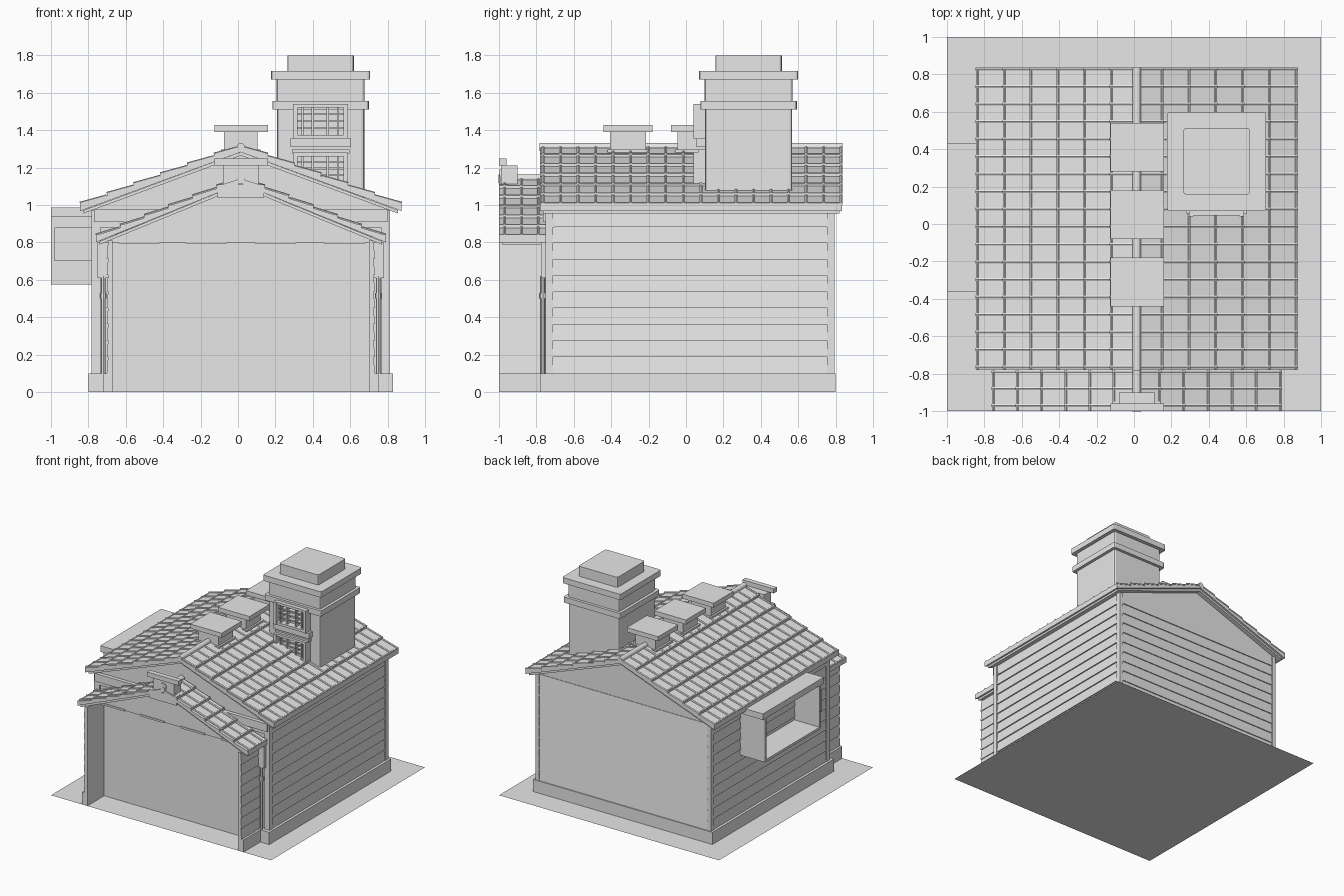
import bpy, bmesh
from mathutils import Vector, Matrix

cube = bpy.data.objects.get("Cube")
if cube:
    bpy.data.objects.remove(cube, do_unlink=True)

grey = bpy.data.materials.new("plain_grey")
grey.use_nodes = True
grey.diffuse_color = (0.8, 0.8, 0.8, 1)
grey.node_tree.nodes["Principled BSDF"].inputs["Base Color"].default_value = (0.8, 0.8, 0.8, 1)

CX = 0.015  # centre line of the building


class Part:
    """Collects solids into one named object."""
    def __init__(self, name):
        self.name, self.bm = name, bmesh.new()

    def prism(self, pts, axis, a, b):
        place = (lambda u, v, t: (u, t, v)) if axis == "y" else (lambda u, v, t: (t, u, v))
        ends = [[self.bm.verts.new(place(u, v, t)) for u, v in pts] for t in (a, b)]
        n = len(pts)
        self.bm.faces.new(ends[0])
        self.bm.faces.new(ends[1][::-1])
        for i in range(n):
            j = (i + 1) % n
            self.bm.faces.new((ends[0][i], ends[1][i], ends[1][j], ends[0][j]))
        return self

    def box(self, x0, x1, y0, y1, z0, z1):
        return self.prism([(x0, z0), (x1, z0), (x1, z1), (x0, z1)], "y", y0, y1)

    def rod(self, p, q, r, sides=8):
        p, q = Vector(p), Vector(q)
        d = q - p
        turn = d.to_track_quat("Z", "Y").to_matrix().to_4x4()
        bmesh.ops.create_cone(self.bm, cap_ends=True, segments=sides, radius1=r, radius2=r,
                              depth=d.length, matrix=Matrix.Translation((p + q) / 2) @ turn)
        return self

    def done(self):
        bmesh.ops.recalc_face_normals(self.bm, faces=self.bm.faces)
        mesh = bpy.data.meshes.new(self.name)
        self.bm.to_mesh(mesh)
        self.bm.free()
        mesh.materials.append(grey)
        obj = bpy.data.objects.new(self.name, mesh)
        bpy.context.collection.objects.link(obj)
        return obj


def boards(name, face, out, axis, a, b, z0, z1, count):
    """Overlapping weatherboards as a sawtooth profile."""
    step = (z1 - z0) / count
    pts = [(face - out * 2, z0)]
    for i in range(count):
        pts += [(face + out, z0 + i * step), (face, z0 + (i + 1) * step)]
    pts.append((face - out * 2, z1))
    Part(name).prism(pts, axis, a, b).done()


def roof(name, half, eave, ridge, y0, y1, rows, first, gap, thick):
    """Gabled roof with stepped tile rows, down-slope rolls and a ridge roll."""
    tiles, rolls = Part(name + "_tiles"), Part(name + "_rolls")
    width, fall, lip = half / rows, (ridge - eave) / rows, 0.013
    for s in (-1, 1):
        pts = [(CX, ridge)]
        for i in range(1, rows + 1):
            x, z = CX + s * i * width, ridge - i * fall
            pts += [(x, z + lip), (x, z)]
        pts[-1] = (CX + s * half, eave - thick)
        tiles.prism(pts + [(CX, ridge - thick)], "y", y0, y1)
        # layered verge strip under the tile ends
        low = [(CX, ridge - thick), (CX + s * (half - 0.02), eave - thick + 0.005),
               (CX + s * (half - 0.02), eave - thick - 0.012), (CX, ridge - thick - 0.018)]
        tiles.prism(low, "y", y0 + 0.015, y1 - 0.015)
        y = first
        while y < y1:
            for i in range(rows):
                top = (CX + s * i * width, y, ridge - i * fall)
                end = (CX + s * (i + 1) * width, y, ridge - (i + 1) * fall + lip)
                rolls.rod(top, end, 0.009, 6)
            y += gap
        # raised lip along every tile row
        for i in range(1, rows + 1):
            x, z = CX + s * (i * width - 0.008), ridge - i * fall + lip
            rolls.rod((x, y0, z), (x, y1, z), 0.007, 6)
    tiles.done()
    rolls.done()
    Part(name + "_ridge").rod((CX, y0 - 0.003, ridge), (CX, y1 + 0.003, ridge), 0.022, 12).done()


# Ground and plinth
ground = Part("ground")
ground.bm.faces.new([ground.bm.verts.new((x, y, 0)) for x, y in ((-1, -1), (1, -1), (1, 1), (-1, 1))])
ground.done()
Part("plinth").box(-0.8, 0.83, -0.78, 0.8, 0, 0.1).done()

# House body with gables
Part("house_body").prism([(-0.765, 0.05), (0.795, 0.05), (0.795, 0.98), (CX, 1.27), (-0.765, 0.98)],
                         "y", -0.735, 0.78).done()
boards("left_siding", 0.799, 0.01, "y", -0.71, 0.78, 0.1, 0.97, 10)
boards("right_siding", -0.769, -0.01, "y", -0.71, 0.78, 0.1, 0.97, 10)
boards("back_siding", 0.784, 0.008, "x", -0.765, 0.795, 0.1, 0.97, 10)

# Corner posts, brackets and pipes
trim, pipes = Part("corner_trim"), Part("drain_pipes")
for s in (-1, 1):
    def span(a, b):
        return sorted((CX + s * a, CX + s * b))
    trim.box(*span(0.75, 0.797), -0.75, -0.71, 0.1, 0.97)
    trim.box(*span(0.765, 0.797), 0.755, 0.794, 0.1, 0.97)
    trim.box(*span(0.7, 0.765), -0.775, -0.71, 0.61, 0.8)
    pipes.rod((CX + s * 0.735, -0.765, 0), (CX + s * 0.735, -0.765, 0.62), 0.012)
    pipes.rod((CX + s * 0.735, -0.765, 0.5), (CX + s * 0.735, -0.765, 0.53), 0.018)
trim.done()
pipes.done()
Part("front_beams").box(-0.78, 0.81, -0.75, -0.7, 0.88, 0.91).box(-0.77, 0.8, -0.765, -0.7, 0.91, 0.975).done()

# Roofs
roof("main_roof", 0.86, 0.995, 1.31, -0.78, 0.835, 6, -0.765, 0.0938, 0.028)
roof("porch_roof", 0.775, 0.825, 1.14, -1.0, -0.75, 6, -0.97, 0.09, 0.025)

# Porch walls, ceiling and gable
porch = Part("porch_walls")
for s in (-1, 1):
    a, b = sorted((CX + s * 0.685, CX + s * 0.708))
    porch.box(a, b, -1, -0.735, 0, 0.81)
    a, b = sorted((CX + s * 0.7, CX + s * 0.735))
    porch.box(a, b, -1, -0.77, 0, 0.1)
    boards("porch_siding", CX + s * 0.71, s * 0.007, "y", -1, -0.75, 0.1, 0.8, 8)
porch.done()
gable = Part("porch_gable").prism([(CX - 0.7, 0.8), (CX + 0.7, 0.8), (CX + 0.7, 0.83), (CX, 1.11), (CX - 0.7, 0.83)],
                                  "y", -0.87, -0.74)
for x in (-0.53, -0.17, 0.2, 0.57):
    gable.box(x - 0.11, x + 0.11, -0.875, -0.85, 0.795, 0.81)
gable.done()
Part("door_panel").box(-0.67, 0.7, -0.785, -0.74, 0.1, 0.8).done()

# Porch vent with a round opening
vent = Part("porch_vent")
vent.box(-0.11, 0.14, -1, -0.95, 1.04, 1.11).box(-0.08, 0.11, -0.99, -0.9, 1.1, 1.21)
vent.box(-0.125, 0.16, -1, -0.96, 1.21, 1.247)
vent.rod((CX, -0.998, 1.16), (CX, -0.98, 1.16), 0.03, 16).done()

# Ridge vents
for i, y in enumerate((-0.31, 0.05, 0.41)):
    v = Part("ridge_vent_%d" % (i + 1))
    v.box(-0.075, 0.105, y - 0.095, y + 0.095, 1.25, 1.39)
    v.box(-0.09, 0.12, y - 0.11, y + 0.11, 1.26, 1.295)
    v.box(-0.125, 0.16, y - 0.13, y + 0.13, 1.39, 1.427).done()

# Chimney tower: stacked tiers with rounded vertical corners
tower = Part("tower")
for half, z0, z1 in ((0.233, 1.0, 1.51), (0.258, 1.51, 1.556), (0.235, 1.556, 1.67),
                     (0.265, 1.67, 1.717), (0.178, 1.717, 1.8)):
    tower.box(0.442 - half, 0.442 + half, 0.335 - half, 0.335 + half, z0, z1)
bmesh.ops.recalc_face_normals(tower.bm, faces=tower.bm.faces)
upright = [e for e in tower.bm.edges if abs(e.verts[0].co.z - e.verts[1].co.z) > 0.02]
bmesh.ops.bevel(tower.bm, geom=upright, offset=0.014, segments=2, affect="EDGES", profile=0.5)
tower.done()

# Latticed tower windows with sills
for name, z0, z1 in (("upper_window", 1.355, 1.54), ("lower_window", 1.11, 1.28)):
    w = Part(name)
    for x in (0.305, 0.575):
        w.box(x - 0.012, x + 0.012, 0.04, 0.11, z0, z1)
    for z in (z0 + 0.01, z1 - 0.01):
        w.box(0.305, 0.575, 0.045, 0.11, z - 0.01, z + 0.01)
    for x in (0.345, 0.4, 0.48, 0.535):
        w.box(x - 0.006, x + 0.006, 0.06, 0.11, z0, z1)
    for k in (0.3, 0.5, 0.7):
        z = z0 + k * (z1 - z0)
        w.box(0.305, 0.575, 0.07, 0.11, z - 0.005, z + 0.005)
    w.done()
Part("window_sills").box(0.28, 0.605, 0.055, 0.11, 1.31, 1.355).box(0.29, 0.595, 0.065, 0.11, 1.275, 1.295).done()

# Side bay: hollow box open to the side, with a flat awning
bay = Part("side_bay")
bay.box(-1, -0.77, -0.32, 0.4, 0.575, 0.595)
bay.box(-1, -0.77, 0.385, 0.4, 0.595, 0.94).box(-1, -0.77, -0.32, -0.305, 0.595, 0.94)
bay.box(-0.98, -0.78, -0.36, -0.32, 0.7, 0.88).done()
Part("bay_awning").box(-1, -0.765, -0.36, 0.43, 0.935, 0.985).done()
